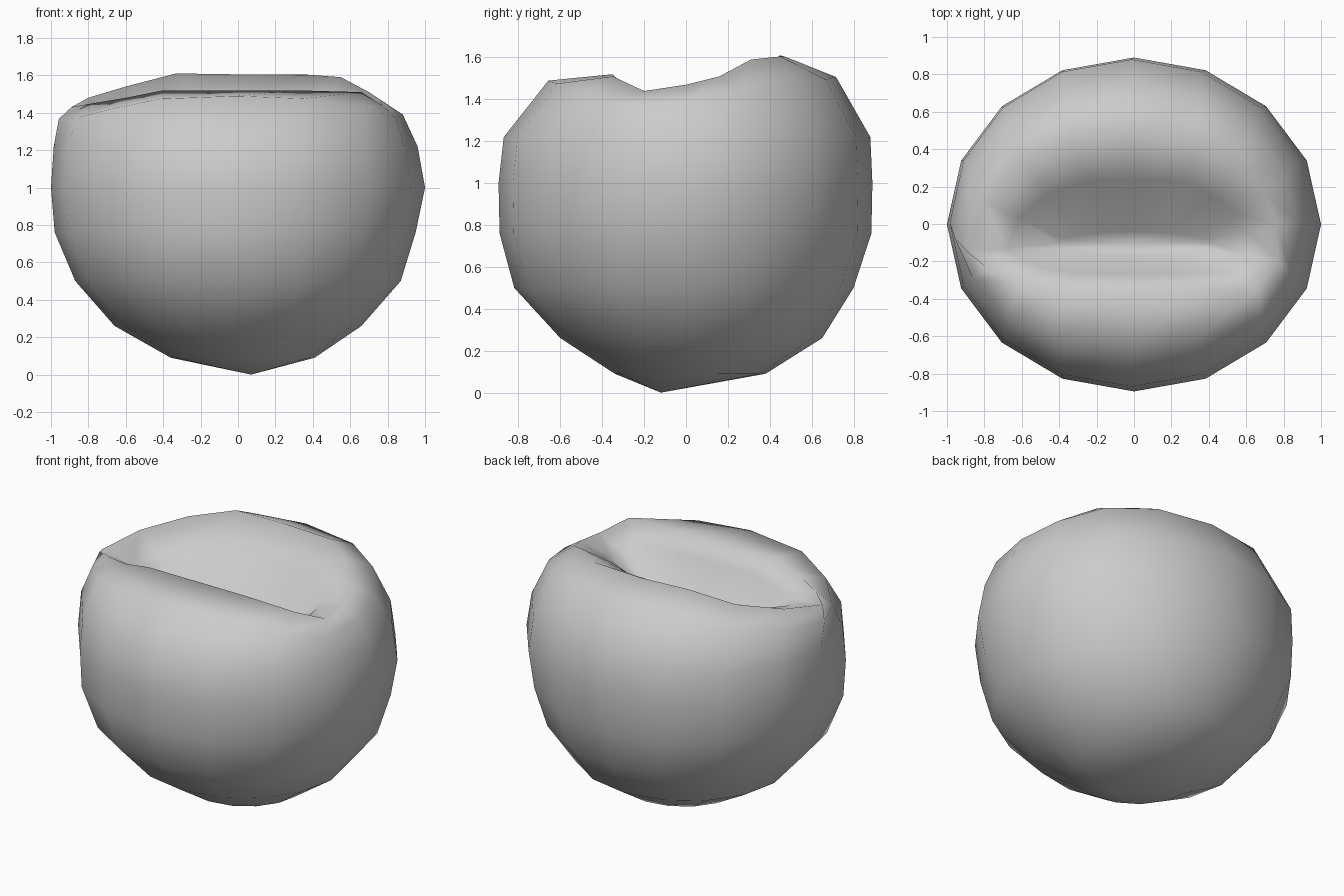
import bpy, bmesh, math
from mathutils import Vector

if "Cube" in bpy.data.objects:
    bpy.data.objects.remove(bpy.data.objects["Cube"])

N = 16

# body rings: z, x min, x max, y min, y max
BODY = [
    (0.09, -0.36, 0.41, -0.34, 0.38),
    (0.26, -0.66, 0.66, -0.60, 0.65),
    (0.50, -0.87, 0.87, -0.82, 0.80),
    (0.76, -0.98, 0.95, -0.89, 0.885),
    (1.00, -1.00, 1.00, -0.895, 0.89),
    (1.22, -0.985, 0.96, -0.87, 0.88),
]

# lip around the hollow, counter-clockwise from the right
LIP = [Vector(p) for p in (
    (0.76, 0.00, 1.47), (0.70, 0.16, 1.51), (0.55, 0.31, 1.59), (0.35, 0.45, 1.605),
    (0.00, 0.47, 1.605), (-0.33, 0.45, 1.61), (-0.60, 0.34, 1.54), (-0.80, 0.12, 1.48),
    (-0.89, -0.15, 1.43), (-0.78, -0.24, 1.45), (-0.60, -0.32, 1.48), (-0.40, -0.35, 1.52),
    (0.00, -0.35, 1.52), (0.30, -0.35, 1.52), (0.66, -0.35, 1.51), (0.77, -0.20, 1.44))]


def oval(z, x0, x1, y0, y1):
    out = []
    for i in range(N):
        a = 2 * math.pi * i / N
        out.append(Vector(((x0 + x1) / 2 + (x1 - x0) / 2 * math.cos(a),
                           (y0 + y1) / 2 + (y1 - y0) / 2 * math.sin(a), z)))
    return out


def shoulder(low, high):
    # halfway point pushed up and out where the gap is wide
    p = (low + high) / 2
    d = (low - high).xy.length
    return Vector((p.x * (1 + 0.12 * d), p.y * (1 + 0.15 * d), p.z + 0.23 * d))


rings = [oval(*r) for r in BODY]
floor = oval(1.20, -0.42, 0.42, -0.17, -0.04)
rings.append([shoulder(a, b) for a, b in zip(rings[-1], LIP)])
rings.append(LIP)
rings.append([a.lerp(b, 0.45) + Vector((0, 0, 0.05)) for a, b in zip(LIP, floor)])
rings.append(floor)

# round body with the hollow on top
bm = bmesh.new()
loops = [[bm.verts.new(p) for p in r] for r in rings]
for a, b in zip(loops, loops[1:]):
    for i in range(N):
        j = (i + 1) % N
        bm.faces.new((a[i], a[j], b[j], b[i]))
tip = bm.verts.new((0.07, -0.12, 0))
dip = bm.verts.new((0, -0.11, 1.17))
for i in range(N):
    j = (i + 1) % N
    bm.faces.new((tip, loops[0][j], loops[0][i]))
    bm.faces.new((dip, loops[-1][i], loops[-1][j]))
bmesh.ops.recalc_face_normals(bm, faces=bm.faces)
for f in bm.faces:
    f.smooth = True
mesh = bpy.data.meshes.new("round_body")
bm.to_mesh(mesh)
bm.free()
bpy.context.collection.objects.link(bpy.data.objects.new("round_body", mesh))
